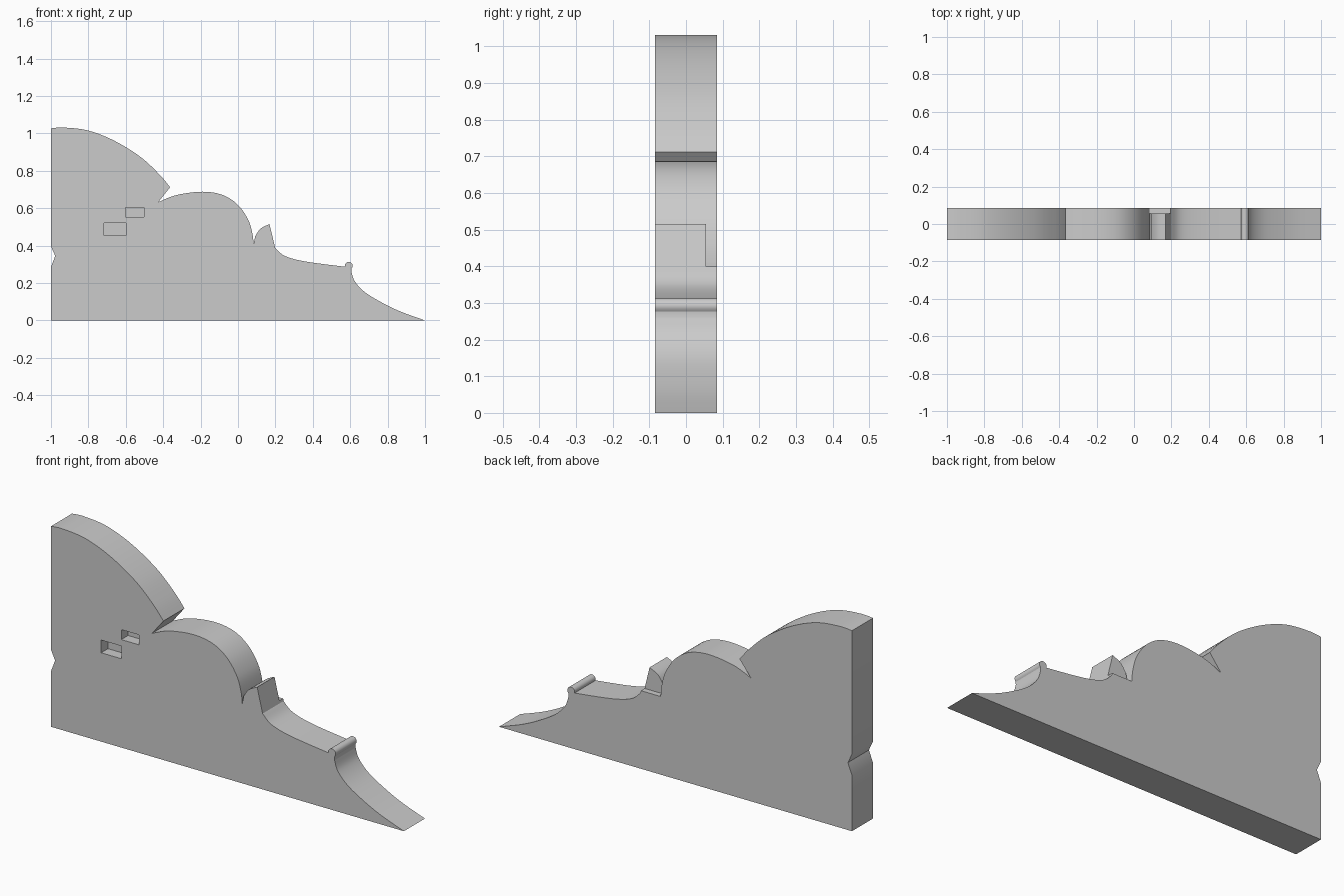
import bpy, bmesh, math

if "Cube" in bpy.data.objects:
    bpy.data.objects.remove(bpy.data.objects["Cube"])

HALF = 0.085  # half thickness of the panel


def spline(pts, steps=6):
    """Smooth curve through the points (Catmull-Rom)."""
    p = [pts[0]] + pts + [pts[-1]]
    out = []
    for i in range(1, len(p) - 2):
        a, b, c, d = p[i - 1:i + 3]
        for s in range(steps):
            t = s / steps
            out.append(tuple(0.5 * (2 * b[k] + (c[k] - a[k]) * t
                       + (2 * a[k] - 5 * b[k] + 4 * c[k] - d[k]) * t * t
                       + (3 * b[k] - a[k] - 3 * c[k] + d[k]) * t ** 3) for k in (0, 1)))
    return out + [pts[-1]]


def arc(cx, cz, r, a0, a1, n):
    return [(cx + r * math.cos(math.radians(a0 + (a1 - a0) * i / n)),
             cz + r * math.sin(math.radians(a0 + (a1 - a0) * i / n))) for i in range(n + 1)]


def prism(name, outline, y0, y1):
    """Extrude an x-z outline from y0 to y1."""
    bm = bmesh.new()
    face = bm.faces.new([bm.verts.new((x, y0, z)) for x, z in outline])
    new = bmesh.ops.extrude_face_region(bm, geom=[face])["geom"]
    bmesh.ops.translate(bm, vec=(0, y1 - y0, 0),
                        verts=[v for v in new if isinstance(v, bmesh.types.BMVert)])
    bmesh.ops.recalc_face_normals(bm, faces=bm.faces)
    me = bpy.data.meshes.new(name)
    bm.to_mesh(me)
    bm.free()
    ob = bpy.data.objects.new(name, me)
    bpy.context.collection.objects.link(ob)
    return ob


def cut_box(target, x0, x1, y0, y1, z0, z1):
    box = prism("cutter", [(x0, z0), (x1, z0), (x1, z1), (x0, z1)], y0, y1)
    box.hide_render = True
    mod = target.modifiers.new("cut", "BOOLEAN")
    mod.operation, mod.solver, mod.object = "DIFFERENCE", "EXACT", box
    bpy.context.view_layer.objects.active = target
    bpy.ops.object.modifier_apply(modifier=mod.name)
    bpy.data.objects.remove(box)


# Silhouette, clockwise from the lower left corner
outline = [(-1, 0), (-1, 0.286), (-0.977, 0.345), (-1, 0.395)]           # edge notch
outline += spline([(-1, 1.027), (-0.93, 1.031), (-0.8, 1.015), (-0.66, 0.96),
                   (-0.52, 0.873), (-0.42, 0.78), (-0.363, 0.712)])      # large arch
outline += spline([(-0.427, 0.632), (-0.33, 0.67), (-0.19, 0.688), (-0.08, 0.67),
                   (0, 0.617), (0.055, 0.537), (0.078, 0.46), (0.083, 0.405)])  # hump
outline += spline([(0.092, 0.45), (0.12, 0.49), (0.168, 0.515)], 4)      # tooth
outline += spline([(0.199, 0.388), (0.25, 0.345), (0.36, 0.315), (0.572, 0.287)])  # shelf
outline += arc(0.592, 0.292, 0.021, 165, -45, 10)                        # bead
outline += spline([(0.606, 0.262), (0.625, 0.208), (0.68, 0.15), (0.77, 0.095),
                   (0.87, 0.047), (1, 0)])                               # foot sweep
panel = prism("scrolled_panel", outline, -HALF, HALF)

# Two shallow rectangular pockets in the front
cut_box(panel, -0.716, -0.6, -0.2, -HALF + 0.055, 0.455, 0.52)
cut_box(panel, -0.602, -0.502, -0.2, -HALF + 0.055, 0.553, 0.604)

# Flat step behind the tooth
cut_box(panel, 0.084, 0.25, 0.055, 0.2, 0.4, 0.6)

bpy.ops.object.select_all(action="DESELECT")
panel.select_set(True)
bpy.context.view_layer.objects.active = panel
bpy.ops.object.shade_smooth_by_angle(angle=math.radians(30))
